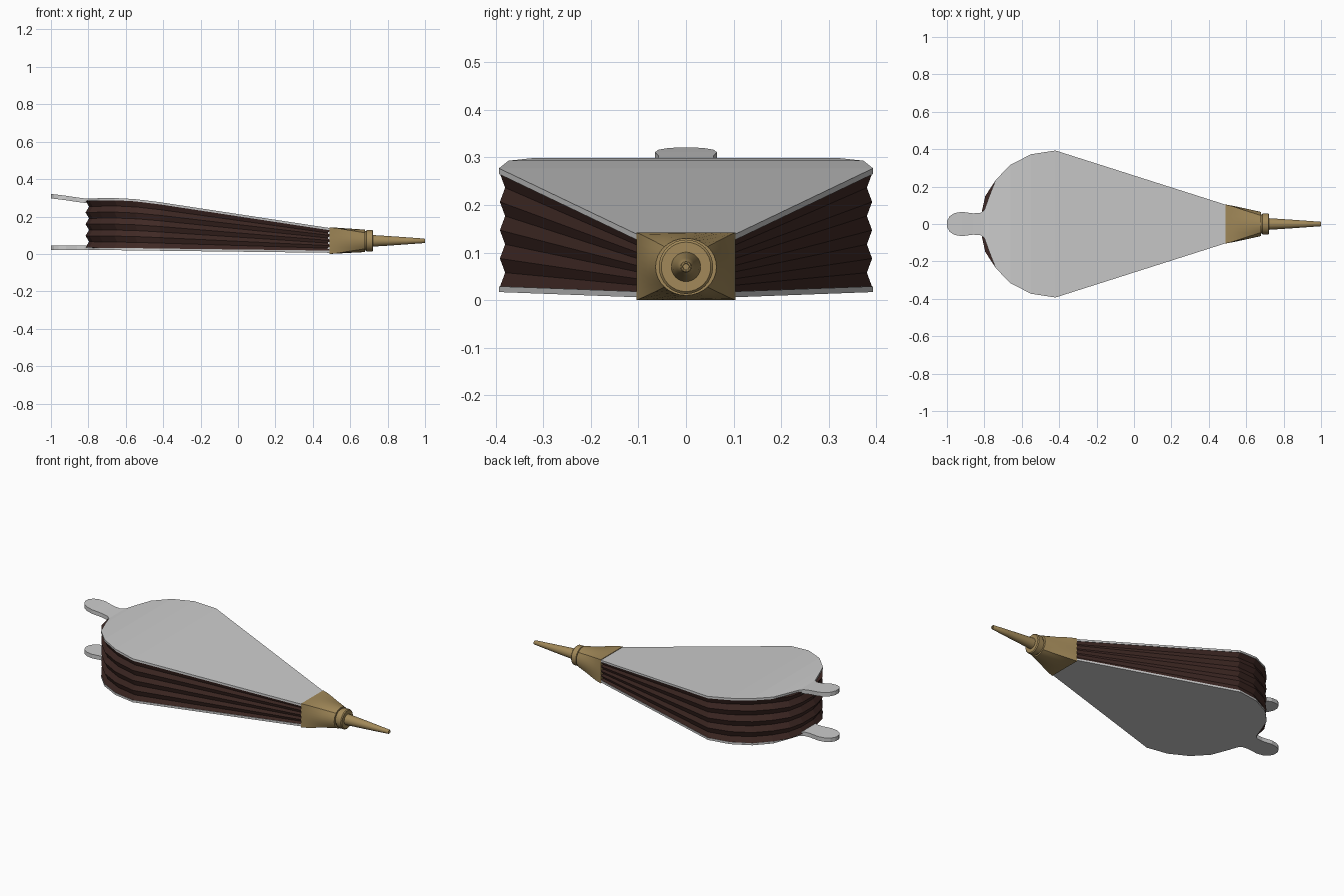
import bpy, bmesh, math

if "Cube" in bpy.data.objects:
    bpy.data.objects.remove(bpy.data.objects["Cube"])


def material(name, color):
    m = bpy.data.materials.new(name)
    m.diffuse_color = (*color, 1)
    m.use_nodes = True
    m.node_tree.nodes["Principled BSDF"].inputs["Base Color"].default_value = m.diffuse_color
    return m


def make(name, verts, faces, mat=None):
    me = bpy.data.meshes.new(name)
    me.from_pydata(verts, [], faces)
    bm = bmesh.new()
    bm.from_mesh(me)
    bmesh.ops.recalc_face_normals(bm, faces=bm.faces)
    bm.to_mesh(me)
    bm.free()
    ob = bpy.data.objects.new(name, me)
    bpy.context.collection.objects.link(ob)
    if mat:
        me.materials.append(mat)
    return ob


def loft(name, rings, mat=None):
    """Skin a list of equal-sized closed rings and cap both ends."""
    n = len(rings[0])
    faces = [(r*n + i, r*n + (i+1) % n, (r+1)*n + (i+1) % n, (r+1)*n + i)
             for r in range(len(rings) - 1) for i in range(n)]
    last = (len(rings) - 1) * n
    faces += [tuple(range(n)), tuple(range(last, last + n))]
    return make(name, [v for r in rings for v in r], faces, mat)


def smooth(ob, angle=35):
    bpy.ops.object.select_all(action='DESELECT')
    ob.select_set(True)
    bpy.context.view_layer.objects.active = ob
    bpy.ops.object.shade_smooth_by_angle(angle=math.radians(angle))


leather = material("leather", (0.05, 0.022, 0.018))
brass = material("brass", (0.36, 0.25, 0.10))

# Board stations: x, half width, top board upper z, bottom board lower z, thickness
stations = [
    (0.50, 0.100, 0.137, 0.006, 0.012),
    (-0.42, 0.393, 0.277, 0.017, 0.012),
    (-0.55, 0.373, 0.293, 0.019, 0.012),
    (-0.66, 0.317, 0.299, 0.020, 0.012),
    (-0.74, 0.235, 0.298, 0.021, 0.012),
    (-0.775, 0.145, 0.297, 0.021, 0.014),
    (-0.80, 0.075, 0.295, 0.021, 0.022),
    (-0.82, 0.060, 0.297, 0.021, 0.024),
    (-0.86, 0.057, 0.302, 0.021, 0.024),
    (-0.92, 0.065, 0.311, 0.021, 0.024),
    (-0.96, 0.058, 0.316, 0.021, 0.024),
    (-0.985, 0.042, 0.319, 0.021, 0.024),
    (-1.00, 0.016, 0.321, 0.021, 0.024),
]

# Boards with handles
loft("top_board", [[(x, -w, t - d), (x, w, t - d), (x, w, t), (x, -w, t)]
                   for x, w, t, b, d in stations])
loft("bottom_board", [[(x, -w, b), (x, w, b), (x, w, b + d), (x, -w, b + d)]
                      for x, w, t, b, d in stations])

# Pleated leather between the boards
side = [(0.497, 0.098, 0.126, 0.017)]
side += [(x, w - 0.002, t - d + 0.001, b + d - 0.001) for x, w, t, b, d in stations[1:5]]
side += [(-0.795, 0.15, 0.284, 0.034), (-0.815, 0.06, 0.284, 0.034)]
outline = side + [(x, -y, t, b) for x, y, t, b in reversed(side)]
rows = 9
rings = []
for r in range(rows):
    s = 1 if r % 2 == 0 else 0.972
    f = r / (rows - 1)
    rings.append([(-0.15 + (x + 0.15) * s, y * s, b + (t - b) * f)
                  for x, y, t, b in outline])
loft("bellows_leather", rings, leather)

# Socket: rectangular at the boards, round at the collar
N, ZC = 32, 0.07


def section(x, hy, hz, zc, square):
    ring = []
    for i in range(N):
        a = 2 * math.pi * (i + 0.0) / N
        c, s = math.cos(a), math.sin(a)
        k = 1 / max(abs(c), abs(s))
        k = 1 + (k - 1) * square
        ring.append((x, hy * c * k, zc + hz * s * k))
    return ring


socket = loft("nozzle_socket", [
    section(0.49, 0.104, 0.071, 0.071, 1.0),
    section(0.53, 0.097, 0.069, 0.071, 0.9),
    section(0.61, 0.080, 0.064, 0.0705, 0.45),
    section(0.68, 0.064, 0.060, ZC, 0.0)], brass)
smooth(socket)


# Collar and tapered pipe, with a hollow tip
def turned(name, profile):
    ob = loft(name, [section(x, r, r, ZC, 0) for x, r in profile], brass)
    smooth(ob)


turned("nozzle_collar", [(0.67, 0.052), (0.685, 0.052), (0.688, 0.057),
                         (0.718, 0.057), (0.723, 0.052), (0.723, 0.02)])
turned("nozzle_pipe", [(0.71, 0.032), (0.735, 0.030), (0.80, 0.026), (0.90, 0.019),
                       (0.997, 0.012), (1.0, 0.010), (1.0, 0.007), (0.95, 0.006)])
